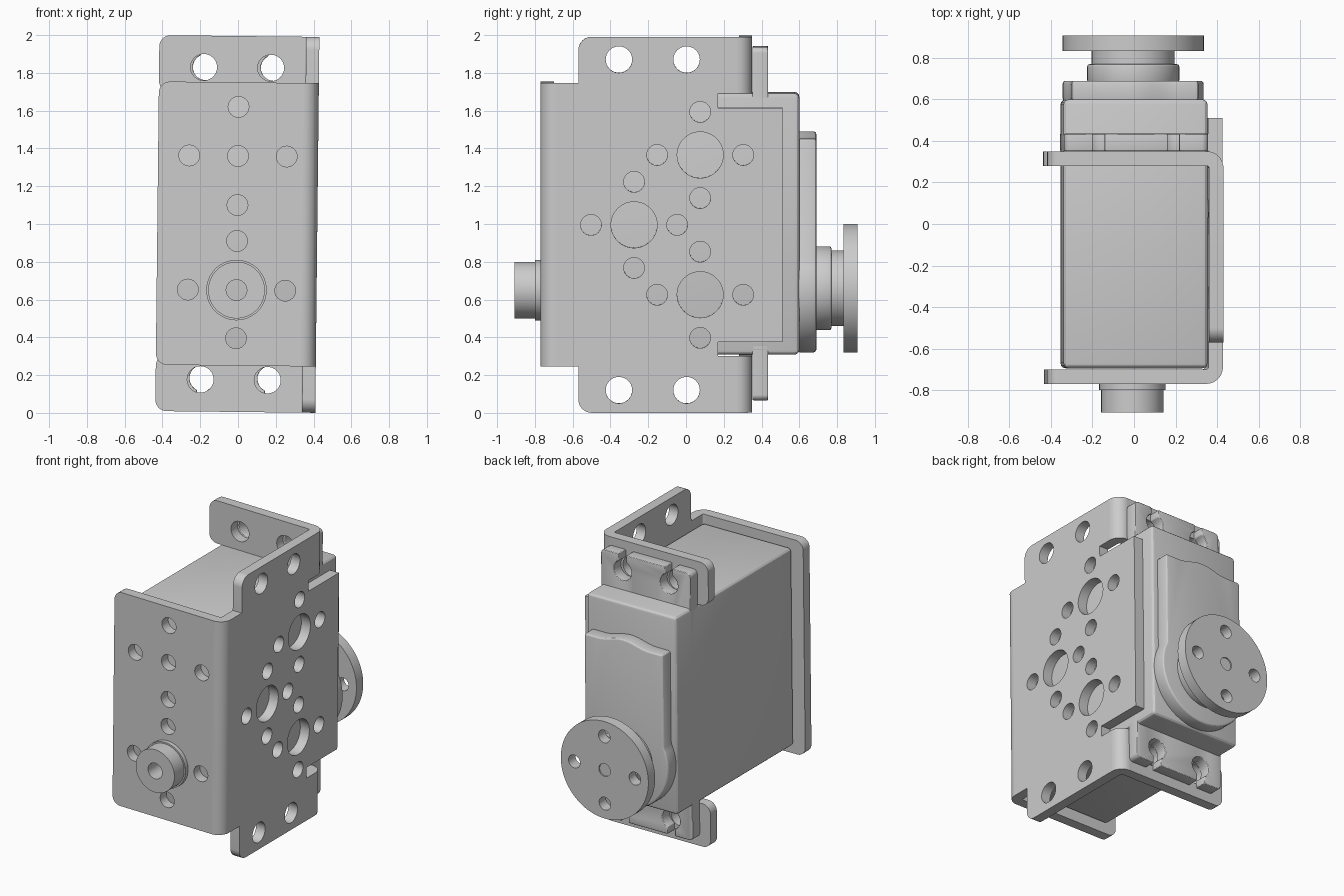
import bpy, bmesh
from math import sin, cos, pi, tan, asin, sqrt
from mathutils import Vector, Matrix

cube = bpy.data.objects.get("Cube")
if cube:
    bpy.data.objects.remove(cube)

grey = bpy.data.materials.new("metal_grey")
grey.use_nodes = True
colour = (0.604, 0.604, 0.604, 1)
grey.diffuse_color = colour
grey.node_tree.nodes["Principled BSDF"].inputs["Base Color"].default_value = colour

# The whole assembly leans very slightly sideways
LEAN = (Matrix.Translation((0, 0, 1)) @ Matrix.Rotation(0.011, 4, 'Y')
        @ Matrix.Translation((0, 0, -1)))


def arc(u, v, r, a0, a1, n):
    return [(u + r * cos(a0 + (a1 - a0) * i / n), v + r * sin(a0 + (a1 - a0) * i / n))
            for i in range(n + 1)]


def circle(u, v, r, n=40):
    return arc(u, v, r, 0, 2 * pi, n)[:-1]


def fillet(corners):
    """Round each (u, v, radius) corner of an outline."""
    out = []
    for i, (u, v, r) in enumerate(corners):
        p = Vector((u, v))
        if r == 0:
            out.append((u, v))
            continue
        a = (Vector(corners[i - 1][:2]) - p).normalized()
        b = (Vector(corners[(i + 1) % len(corners)][:2]) - p).normalized()
        half = a.angle(b) / 2
        centre = p + (a + b).normalized() * r / sin(half)
        s, e = p + a * r / tan(half) - centre, p + b * r / tan(half) - centre
        for k in range(9):
            q = centre + s.lerp(e, k / 8).normalized() * r
            out.append((q.x, q.y))
    return out


def plate(name, axis, lo, hi, outline, holes=(), bevel=0):
    """Extrude an outline with holes along an axis from lo to hi."""
    curve = bpy.data.curves.new(name, 'CURVE')
    curve.dimensions, curve.fill_mode = '2D', 'BOTH'
    curve.extrude = (hi - lo) / 2
    for loop in [outline, *holes]:
        spline = curve.splines.new('POLY')
        spline.points.add(len(loop) - 1)
        for pt, (u, v) in zip(spline.points, loop):
            pt.co = (u, v, 0, 1)
        spline.use_cyclic_u = True
    tmp = bpy.data.objects.new(name + "_tmp", curve)
    bpy.context.collection.objects.link(tmp)
    dg = bpy.context.evaluated_depsgraph_get()
    mesh = bpy.data.meshes.new_from_object(tmp.evaluated_get(dg))
    bpy.data.objects.remove(tmp)
    bpy.data.curves.remove(curve)

    mid = (lo + hi) / 2
    bm = bmesh.new()
    bm.from_mesh(mesh)
    for vert in bm.verts:
        u, v, w = vert.co
        w += mid
        vert.co = {'x': (w, u, v), 'y': (u, w, v), 'z': (u, v, w)}[axis]
    bmesh.ops.remove_doubles(bm, verts=bm.verts, dist=1e-5)
    if bevel:
        bmesh.ops.dissolve_limit(bm, angle_limit=0.01, verts=bm.verts, edges=bm.edges)
    bmesh.ops.recalc_face_normals(bm, faces=bm.faces)
    if bevel:
        sharp = [e for e in bm.edges if e.is_manifold and e.calc_face_angle() > 0.6]
        bmesh.ops.bevel(bm, geom=sharp, offset=bevel, segments=3, profile=0.5,
                        affect='EDGES', clamp_overlap=True)
    bm.transform(LEAN)
    bm.to_mesh(mesh)
    bm.free()
    mesh.name = name
    mesh.materials.clear()
    mesh.materials.append(grey)
    ob = bpy.data.objects.new(name, mesh)
    bpy.context.collection.objects.link(ob)
    bpy.ops.object.select_all(action='DESELECT')
    ob.select_set(True)
    bpy.context.view_layer.objects.active = ob
    bpy.ops.object.shade_smooth_by_angle(angle=0.5)


def rect(u0, v0, u1, v1, left):
    return fillet([(u0, v0, left), (u1, v0, 0), (u1, v1, 0), (u0, v1, left)])


def cross(u, v, d, r):
    return [circle(u + a, v + b, r, 24) for a, b in ((d, 0), (-d, 0), (0, d), (0, -d))]


# Bracket side plate with three bearing holes and their bolt circles
X0, X1, XL, BEND, MID = 0.35, 0.42, -0.427, 0.34, -0.004
lower = [(-0.69, 0.25, 0), (-0.57, 0.25, 0), (-0.57, 0.005, 0.07), (0.27, 0.005, 0),
         (0.27, 0.305, 0), (0.17, 0.305, 0), (0.17, 0.38, 0), (0.51, 0.38, 0)]
upper = [(y, 2 - z, r) for y, z, r in reversed(lower)]
side_holes = [circle(y, z, 0.07) for y in (-0.355, 0.003) for z in (0.125, 1.875)]
for y, z in ((0.075, 1.37), (0.075, 0.63), (-0.275, 1)):
    side_holes += [circle(y, z, 0.122)] + cross(y, z, 0.228, 0.055)
plate("bracket_side", 'x', X0, X1, fillet(lower + upper), side_holes)

# Bracket front flange
front_holes = [circle(MID, z, 0.055, 24) for z in (0.65, 0.91, 1.1, 1.36, 1.62, 0.395)]
front_holes += [circle(MID + s * 0.258, z, 0.055, 24) for s in (1, -1) for z in (0.65, 1.36)]
plate("bracket_front_flange", 'y', -0.77, -0.70,
      rect(XL, 0.25, BEND, 1.75, 0.06), front_holes)
plate("bracket_front_bend", 'z', 0.25, 1.75,
      arc(BEND, -0.69, 0.08, -pi / 2, 0, 10) + arc(BEND, -0.69, 0.01, 0, -pi / 2, 4))

# Bracket rear ears, lower and upper
for name, z0, z1, hz in (("lower", 0.005, 0.305, 0.175), ("upper", 1.695, 1.995, 1.828)):
    plate(f"bracket_{name}_ear", 'y', 0.28, 0.35, rect(XL, z0, BEND, z1, 0.06),
          [circle(x, hz, 0.07) for x in (-0.19, 0.165)])
    plate(f"bracket_{name}_bend", 'z', z0, z1,
          arc(BEND, 0.27, 0.08, 0, pi / 2, 10) + arc(BEND, 0.27, 0.01, pi / 2, 0, 4))

# Motor case
W = 0.347
plate("motor_case", 'y', -0.695, 0.6, [(-W, 0.312), (W, 0.312), (W, 1.695), (-W, 1.695)],
      bevel=0.025)

# Mounting tab with open keyhole slots at both ends
TOP, HOLE = 1.94, 0.068
slot = 0.028
gap = asin(slot / HOLE)
half = fillet([(W, 1, 0), (W, TOP, 0.03), (0, TOP, 0)])[1:-1]
for c in (0.18, -0.18):
    half += [(c + slot, TOP)]
    half += arc(c, 1.828, HOLE, pi / 2 - gap, gap - 1.5 * pi, 24)
    half += [(c - slot, TOP)]
half += fillet([(0, TOP, 0), (-W, TOP, 0.03), (-W, 1, 0)])[1:-1]
plate("mounting_tab", 'y', 0.352, 0.435, half + [(-x, 2.01 - z) for x, z in half], bevel=0.006)

# Raised gear cover: round around the shaft, arched along the top
SZ, R, HW = 0.66, 0.34, 0.305
a = asin(sqrt(R * R - HW * HW) / R)
arch = [(x, 1.455 + 0.035 * cos(pi * x / 0.4) ** 2)
        for x in [0.2 - 0.4 * i / 16 for i in range(17)]]
cover = arc(0, SZ, R, -pi - a, a, 40) + [(HW, 1.455)] + arch + [(-HW, 1.455)]
plate("gear_cover", 'y', 0.59, 0.69, cover, bevel=0.015)

# Output shaft, horn disc and its centre screw
plate("shaft_collar", 'y', 0.68, 0.77, circle(0, SZ, 0.222, 56), bevel=0.012)
plate("output_shaft", 'y', 0.76, 0.835, circle(0, SZ, 0.2, 56))
plate("horn_disc", 'y', 0.833, 0.908, circle(0, SZ, R, 72),
      cross(0, SZ, 0.235, 0.045) + [circle(0, SZ, 0.045, 24)])
plate("horn_screw", 'y', 0.83, 0.9, circle(0, SZ, 0.044, 24))

# Pivot boss on the front flange
bore = [circle(MID, 0.65, 0.055, 24)]
plate("pivot_washer", 'y', -0.80, -0.77, circle(MID, 0.65, 0.16, 56), bore)
plate("pivot_boss", 'y', -0.908, -0.80, circle(MID, 0.65, 0.15, 56), bore)
